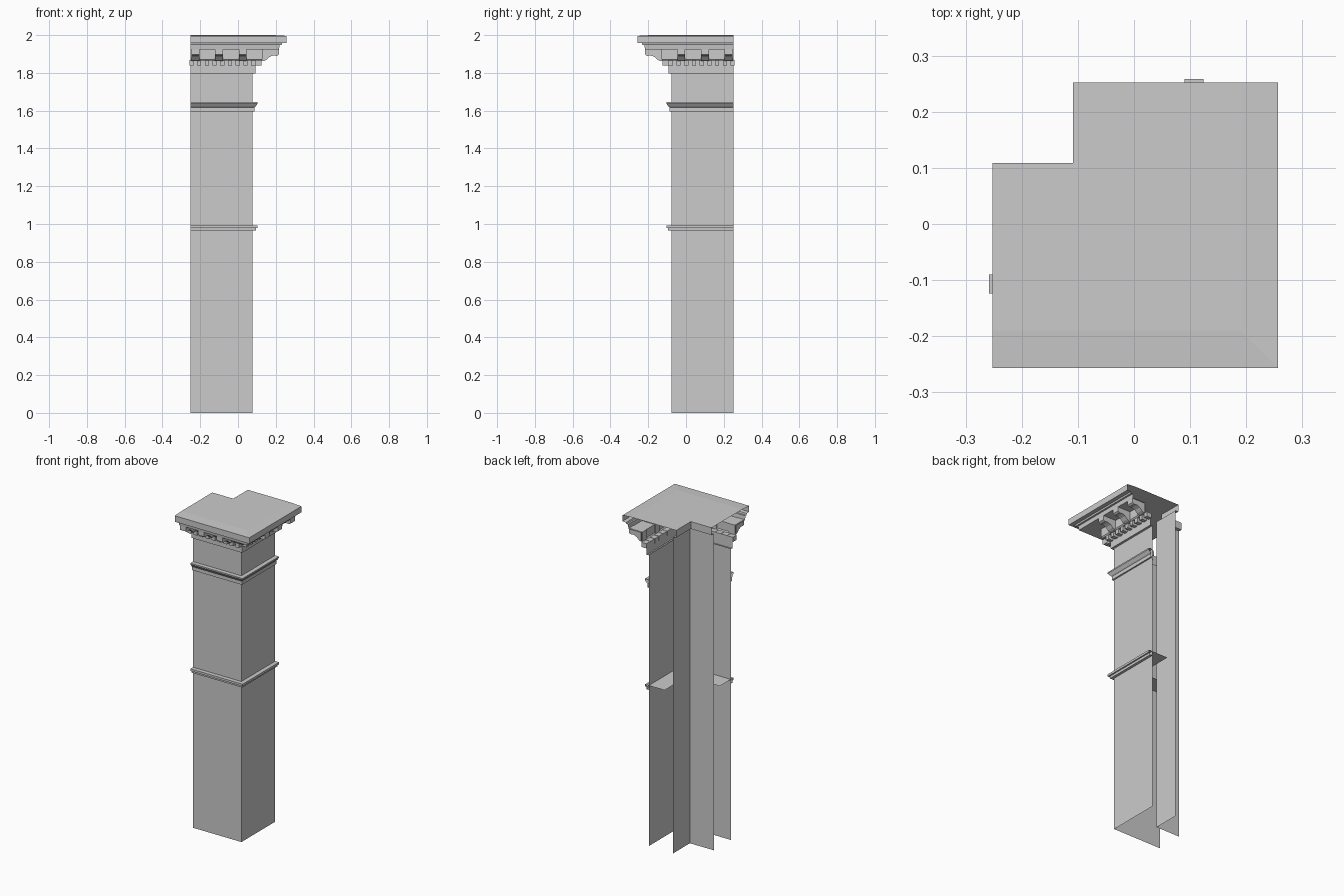
import bpy, bmesh

if "Cube" in bpy.data.objects:
    bpy.data.objects.remove(bpy.data.objects["Cube"])

END = 0.252          # where both wings of the corner pilaster stop
NOTCH = 0.109        # inner corner of the top slab
WALL = 0.089         # inner corner of the back wall, set in under the slab


def make_object(name, bm):
    mesh = bpy.data.meshes.new(name)
    bm.to_mesh(mesh)
    bm.free()
    obj = bpy.data.objects.new(name, mesh)
    bpy.context.collection.objects.link(obj)
    return obj


def skin(name, rows):
    """Quads between successive rows of points."""
    bm = bmesh.new()
    grid = [[bm.verts.new(p) for p in row] for row in rows]
    for low, high in zip(grid, grid[1:]):
        for i in range(len(low) - 1):
            bm.faces.new((low[i], low[i + 1], high[i + 1], high[i]))
    return make_object(name, bm)


def mitred(name, profile):
    """Sweep an (outward, z) profile round the front and right sides."""
    return skin(name, [[(-END, -p, z), (p, -p, z), (p, END, z)] for p, z in profile])


def mitred_back(name, profile):
    """Sweep an (outward, z) profile round the stepped back corner."""
    return skin(name, [[(-p, END, z), (-p, p, z), (-END, p, z)] for p, z in profile])


def repeated(name, profile, centres, width):
    """Extruded side profile, repeated along the front and right sides."""
    bm = bmesh.new()
    for place in (lambda a, p, z: (a, -p, z), lambda a, p, z: (p, -a, z)):
        for c in centres:
            ends = [[bm.verts.new(place(c + s * width / 2, p, z)) for p, z in profile]
                    for s in (-1, 1)]
            n = len(profile)
            for e in ends:
                bm.faces.new(e)
            for i in range(n):
                j = (i + 1) % n
                bm.faces.new((ends[0][i], ends[0][j], ends[1][j], ends[1][i]))
    bmesh.ops.recalc_face_normals(bm, faces=bm.faces)
    return make_object(name, bm)


# Outer shaft faces
mitred("shaft", [(0.078, 0.0), (0.078, 1.80)])

# Stepped back wall, ending under the edge of the top slab
mitred_back("back_wall", [(WALL, 0), (WALL, 1.955), (NOTCH, 1.955), (NOTCH, 2.0)])

# Middle moulding with a shelf running inside the shaft
mitred("middle_moulding", [(0.078, 0.965), (0.094, 0.965), (0.095, 0.979),
                           (0.104, 0.979), (0.104, 0.992), (-0.03, 0.992)])

# Upper moulding
mitred("upper_moulding", [(0.078, 1.595), (0.087, 1.595), (0.087, 1.617), (0.092, 1.621),
                          (0.104, 1.637), (0.104, 1.645), (0.078, 1.645)])

# Cornice: necking, dentil bed, modillion bed, soffit and crown
mitred("cornice", [(0.078, 1.796), (0.092, 1.796), (0.092, 1.865), (0.124, 1.865),
                   (0.13, 1.872), (0.13, 1.923), (0.217, 1.923), (0.22, 1.948),
                   (0.231, 1.948), (0.234, 1.957), (0.257, 1.959),
                   (0.257, 1.996), (0.19, 2.0)])

# Flat top inside the crown
bm = bmesh.new()
bm.faces.new([bm.verts.new((x, y, 2.0)) for x, y in (
    (-END, -0.19), (0.19, -0.19), (0.19, END), (-NOTCH, END), (-NOTCH, NOTCH), (-END, NOTCH))])
make_object("top", bm)

# Dentils
repeated("dentils", [(0.09, 1.838), (0.124, 1.838), (0.124, 1.867), (0.09, 1.867)],
         [-0.247 + 0.041 * i for i in range(9)], 0.022)

# Scrolled modillions
repeated("modillions", [(0.125, 1.925), (0.217, 1.925), (0.217, 1.897), (0.206, 1.89),
                        (0.185, 1.892), (0.165, 1.884), (0.15, 1.869), (0.138, 1.863),
                        (0.125, 1.863)],
         [-0.225 + 0.125 * i for i in range(3)], 0.042)
